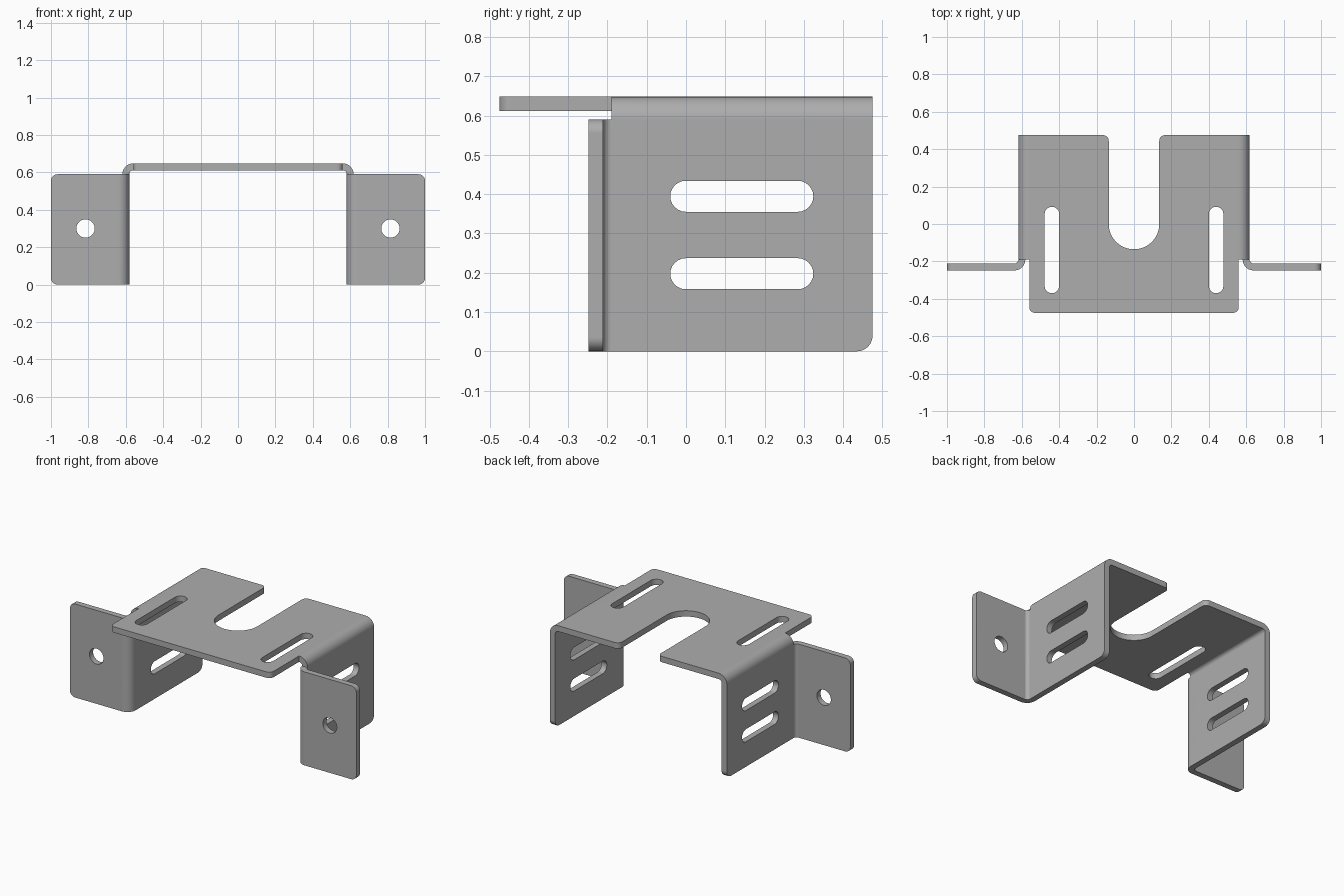
import bpy, bmesh
from math import pi, sin, cos, atan2
from mathutils import Vector

cube = bpy.data.objects.get("Cube")
if cube:
    bpy.data.objects.remove(cube, do_unlink=True)

# Sheet dimensions
T = 0.037                       # sheet thickness
HEIGHT, SIDE_H = 0.648, 0.59    # top surface, top of the side walls
TOP_X, BACK, FRONT = 0.56, 0.475, -0.475
R_OUT = HEIGHT - SIDE_H         # outer radius of the shoulder bend
R_IN = R_OUT - T                # inner radius of every bend
NOTCH_Y = -0.19                 # where the side wall starts to turn outward
STEPS = 10
BEND_U, BEND_V = R_OUT * pi / 2, R_IN * pi / 2
SIDE_U = TOP_X + BEND_U         # unfolded start of the side wall
END_U = SIDE_U + SIDE_H
FLANGE_V = NOTCH_Y - BEND_V     # unfolded start of the flange
FLANGE_X = TOP_X + R_OUT + R_IN
END_V = FLANGE_V - (1 - FLANGE_X)


def arc(cx, cy, r, a0, a1, n=12):
    return [(cx + r * cos(a0 + (a1 - a0) * i / n),
             cy + r * sin(a0 + (a1 - a0) * i / n)) for i in range(n + 1)]


def rounded(x, y, sx, sy, r):
    """Rounded right-angle corner; sx, sy point outward. Counter-clockwise."""
    mid = atan2(sy, sx)
    return arc(x - sx * r, y - sy * r, r, mid - pi / 4, mid + pi / 4, 6)


def slot(x0, x1, y0, y1):
    """Outline of a round-ended slot."""
    r = min(x1 - x0, y1 - y0) / 2
    if x1 - x0 > y1 - y0:
        c = (y0 + y1) / 2
        return arc(x1 - r, c, r, -pi / 2, pi / 2) + arc(x0 + r, c, r, pi / 2, 3 * pi / 2)
    c = (x0 + x1) / 2
    return arc(c, y1 - r, r, 0, pi) + arc(c, y0 + r, r, pi, 2 * pi)


def fold(p):
    """Flat pattern (u, v, depth) to the bent sheet."""
    u, v, d = p
    eps = 1e-5
    if u <= TOP_X + eps:                                  # top plate
        return Vector((u, v, HEIGHT - d))
    if u < SIDE_U - eps:                                  # shoulder bend
        a = (u - TOP_X) / R_OUT
        return Vector((TOP_X + (R_OUT - d) * sin(a), v, SIDE_H + (R_OUT - d) * cos(a)))
    z = SIDE_H - (u - SIDE_U)
    if v >= NOTCH_Y - eps:                                # side wall
        return Vector((TOP_X + R_OUT - d, v, z))
    if v > FLANGE_V + eps:                                # flange bend
        a = (NOTCH_Y - v) / R_IN
        return Vector((FLANGE_X - (R_IN + d) * cos(a), NOTCH_Y - (R_IN + d) * sin(a), z))
    return Vector((FLANGE_X + FLANGE_V - v, NOTCH_Y - R_IN - d, z))


# Flat pattern of the +x half, counter-clockwise
U_R = 0.135
outline = [(0, FRONT)]
outline += rounded(TOP_X, FRONT, 1, -1, 0.03)
outline += [(TOP_X, NOTCH_Y), (SIDE_U, NOTCH_Y)]
outline += rounded(SIDE_U, END_V, -1, -1, 0.035)
outline += rounded(END_U, END_V, 1, -1, 0.035)
outline += rounded(END_U, BACK, 1, 1, 0.04)
outline += rounded(U_R, BACK, -1, 1, 0.03)
outline += arc(0, 0, U_R, 0, -pi / 2, 16)

# Slots in the top and side wall, bolt hole in the flange
wall_u = SIDE_U + SIDE_H
hole_v = FLANGE_V - (0.815 - FLANGE_X)
holes = [slot(0.4, 0.478, -0.37, 0.092),
         slot(wall_u - 0.434, wall_u - 0.355, -0.04, 0.324),
         slot(wall_u - 0.237, wall_u - 0.158, -0.04, 0.324),
         arc(wall_u - 0.3, hole_v, 0.049, 0, 2 * pi, 32)[:-1]]

bm = bmesh.new()
for loop in [outline] + holes:
    verts = [bm.verts.new((x, y, 0)) for x, y in loop]
    for a, b in zip(verts, verts[1:] + verts[:1]):
        bm.edges.new((a, b))
bmesh.ops.triangle_fill(bm, edges=bm.edges[:], use_beauty=True, normal=(0, 0, 1))

# Crease lines for the bends
for i in range(STEPS + 1):
    for co, no in (((TOP_X + BEND_U * i / STEPS, 0, 0), (1, 0, 0)),
                   ((0, NOTCH_Y - BEND_V * i / STEPS, 0), (0, 1, 0))):
        bmesh.ops.bisect_plane(bm, geom=bm.verts[:] + bm.edges[:] + bm.faces[:],
                               dist=1e-5, plane_co=co, plane_no=no)

# Give the sheet thickness, open the mirror seam and fold
new = bmesh.ops.extrude_face_region(bm, geom=bm.faces[:], use_keep_orig=True)["geom"]
for v in new:
    if isinstance(v, bmesh.types.BMVert):
        v.co.z = T
seam = [f for f in bm.faces if all(abs(v.co.x) < 1e-5 for v in f.verts)]
bmesh.ops.delete(bm, geom=seam, context='FACES')
for v in bm.verts:
    v.co = fold(v.co)
bmesh.ops.recalc_face_normals(bm, faces=bm.faces[:])

mesh = bpy.data.meshes.new("mounting_bracket")
bm.to_mesh(mesh)
bm.free()
bracket = bpy.data.objects.new("mounting_bracket", mesh)
bpy.context.collection.objects.link(bracket)

# Plain grey metal
grey = bpy.data.materials.new("grey_metal")
grey.use_nodes = True
colour = (0.42, 0.42, 0.42, 1)
grey.diffuse_color = colour
grey.node_tree.nodes["Principled BSDF"].inputs["Base Color"].default_value = colour
mesh.materials.append(grey)

# Smooth bends, sharp sheet edges, mirrored half
bpy.ops.object.select_all(action='DESELECT')
bracket.select_set(True)
bpy.context.view_layer.objects.active = bracket
bpy.ops.object.shade_smooth_by_angle(angle=pi / 6)
mirror = bracket.modifiers.new("mirror", 'MIRROR')
mirror.use_clip = True
mirror.merge_threshold = 0.0005
weighted = bracket.modifiers.new("weighted_normals", 'WEIGHTED_NORMAL')
weighted.keep_sharp = True
